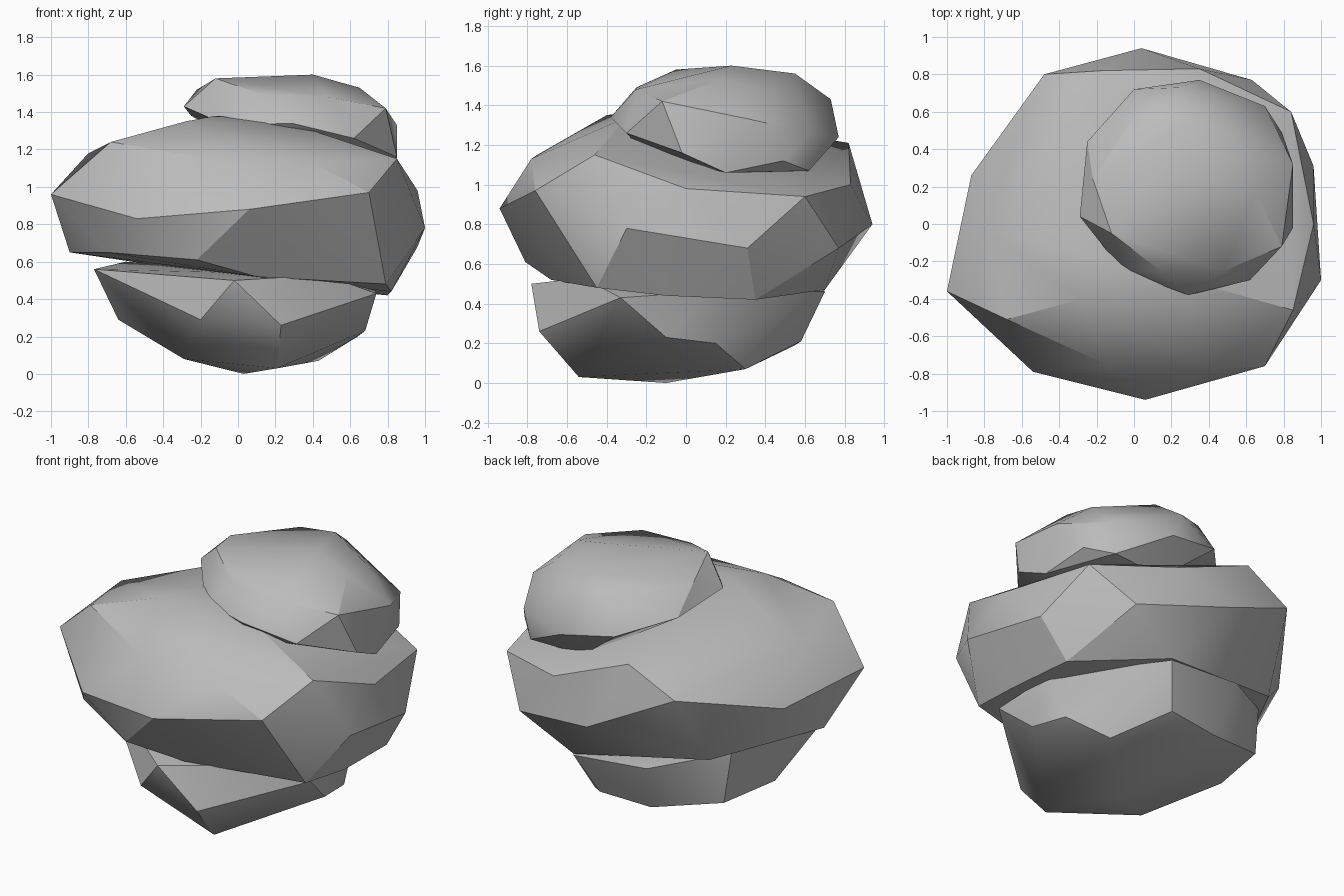
import bpy
import bmesh
import math

# Remove the default cube
default_cube = bpy.data.objects.get("Cube")
if default_cube:
    bpy.data.objects.remove(default_cube, do_unlink=True)

# Single stone colour
stone = bpy.data.materials.new("stone grey")
stone.use_nodes = True
stone_colour = (.5, .5, .5, 1)
stone.diffuse_color = stone_colour
shader = stone.node_tree.nodes["Principled BSDF"]
shader.inputs["Base Color"].default_value = stone_colour
shader.inputs["Roughness"].default_value = .9


def make_boulder(name, *rings):
    """Chisel a faceted boulder: wrap a convex skin over rings of corners."""
    bm = bmesh.new()
    for ring in rings:
        for corner in ring:
            bm.verts.new(corner)
    hull = bmesh.ops.convex_hull(bm, input=bm.verts[:])
    loose = [v for v in hull["geom_interior"] if isinstance(v, bmesh.types.BMVert)]
    bmesh.ops.delete(bm, geom=loose, context="VERTS")
    bmesh.ops.recalc_face_normals(bm, faces=bm.faces[:])

    mesh = bpy.data.meshes.new(name)
    bm.to_mesh(mesh)
    bm.free()
    mesh.materials.append(stone)
    boulder = bpy.data.objects.new(name, mesh)
    bpy.context.collection.objects.link(boulder)

    # Blend shallow facets, keep the strong ridges crisp
    bpy.ops.object.select_all(action="DESELECT")
    boulder.select_set(True)
    bpy.context.view_layer.objects.active = boulder
    bpy.ops.object.shade_smooth_by_angle(angle=math.radians(30))
    return boulder


# Bottom boulder: keel, waist and shoulder rings
make_boulder(
    "bottom_boulder",
    [(.03, -.1, 0), (.21, -.54, .03), (-.29, -.28, .08), (.43, .3, .07)],
    [(.23, -.74, .26), (-.2, -.69, .29), (-.64, .02, .29), (-.56, .42, .28),
     (-.14, .55, .19), (.2, .58, .21), (.64, .15, .2), (.68, -.1, .23)],
    [(-.02, -.78, .5), (-.77, -.2, .56), (-.6, .4, .6), (-.2, .68, .5),
     (.3, .7, .46), (.73, .1, .46), (.74, -.33, .43), (.46, -.52, .53)],
)

# Middle boulder: underside, girdle and sloping crown rings
make_boulder(
    "middle_boulder",
    [(-.22, -.81, .61), (.79, -.45, .48), (.82, -.1, .44),
     (.8, .35, .42), (.3, .7, .47), (-.55, .55, .6), (-.9, -.1, .65),
     (-.7, -.55, .65), (.1, -.68, .52)],
    [(-1, -.36, .96), (-.54, -.79, .83), (.06, -.94, .88), (.7, -.76, .97),
     (1, -.3, .78), (.96, .31, .68), (.84, .6, .94), (.63, .77, .68),
     (.04, .94, .8), (-.48, .8, 1.05), (-.87, .26, .9), (.96, 0, .98)],
    [(-.68, -.51, 1.24), (-.15, -.75, 1.15), (.4, -.78, 1.13),
     (.85, -.46, 1.15), (.28, -.3, 1.34), (.35, .83, 1), (-.17, .82, 1.21),
     (-.8, -.03, 1.18), (-.28, -.4, 1.35), (-.12, -.2, 1.38)],
)

# Top boulder: foot, belly and cap rings
make_boulder(
    "top_boulder",
    [(.25, -.2, 1.15), (.83, .2, 1.06), (.66, .62, 1.07), (.3, .6, 1.06)],
    [(.29, -.38, 1.34), (.62, -.3, 1.26), (.79, -.12, 1.42), (.85, -.02, 1.16),
     (.85, .32, 1.33), (.79, .49, 1.12), (.7, .63, 1.26), (.35, .77, 1.24),
     (0, .72, 1.3), (-.25, .44, 1.38), (-.29, .04, 1.43), (-.06, -.25, 1.33)],
    [(.14, -.25, 1.49), (.48, -.25, 1.48), (.65, .17, 1.53), (.65, .4, 1.48),
     (.25, .73, 1.43), (.3, .55, 1.56), (.02, .6, 1.5), (-.22, .24, 1.52),
     (-.12, -.05, 1.58), (.4, .23, 1.6)],
)
